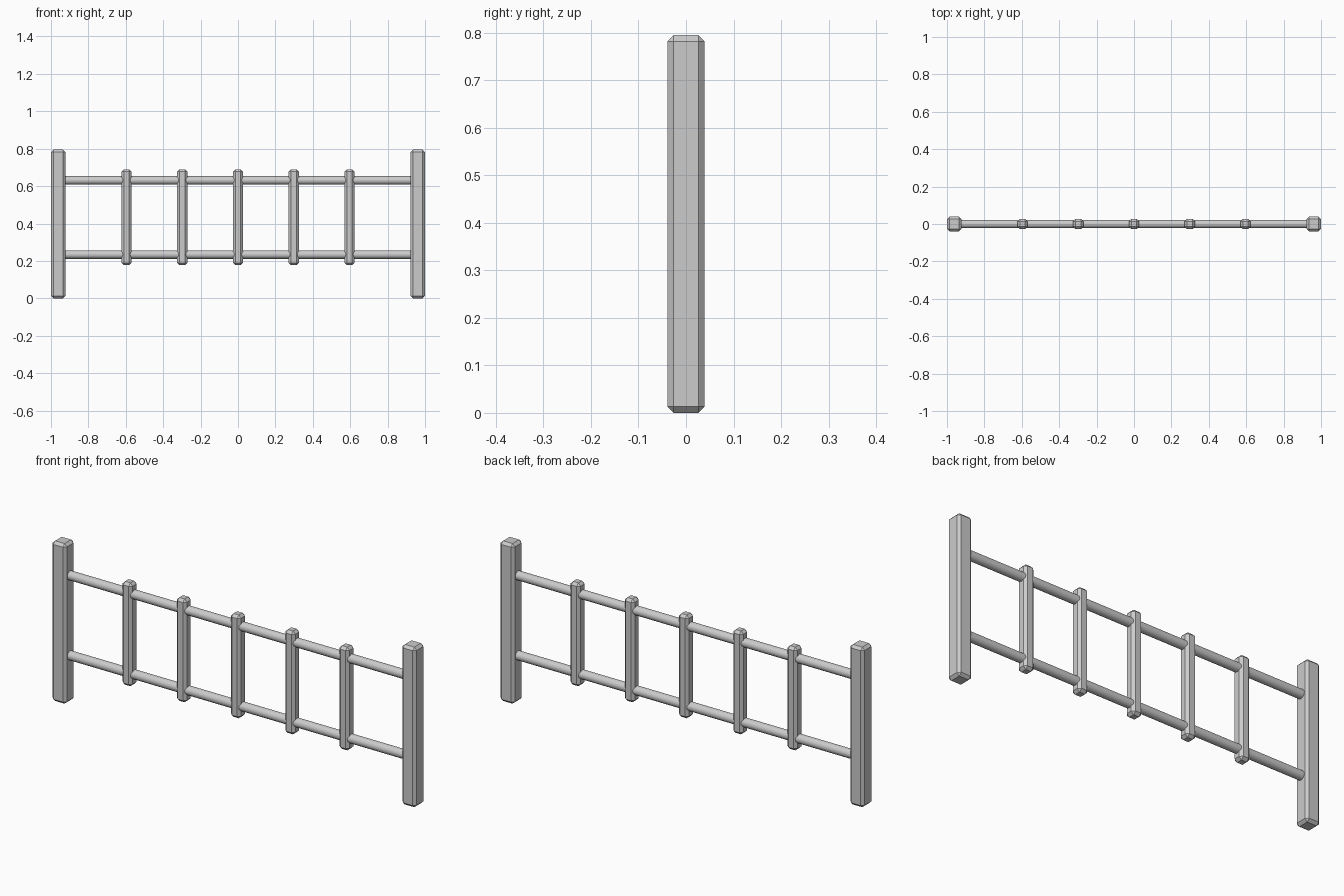
import bpy, math

if "Cube" in bpy.data.objects:
    bpy.data.objects.remove(bpy.data.objects["Cube"])

grey = bpy.data.materials.new("light_grey")
grey.diffuse_color = (0.6, 0.6, 0.6, 1)
grey.use_nodes = True
grey.node_tree.nodes["Principled BSDF"].inputs["Base Color"].default_value = grey.diffuse_color


def bar(name, x, width, z0, z1, bevel):
    """Upright square bar with chamfered edges."""
    bpy.ops.mesh.primitive_cube_add(size=1, location=(x, 0, (z0 + z1) / 2))
    ob = bpy.context.object
    ob.name = name
    ob.scale = (width, width, z1 - z0)
    bpy.ops.object.transform_apply(location=False, rotation=False, scale=True)
    mod = ob.modifiers.new("chamfer", 'BEVEL')
    mod.width = bevel
    mod.segments = 1
    mod.limit_method = 'NONE'
    ob.data.materials.append(grey)


def rail(name, z):
    """Round horizontal rail running between the end posts."""
    bpy.ops.mesh.primitive_cylinder_add(vertices=16, radius=0.0225, depth=1.88,
                                        location=(0, 0, z),
                                        rotation=(0, math.pi / 2, 0))
    ob = bpy.context.object
    ob.name = name
    ob.data.materials.append(grey)
    bpy.ops.object.shade_smooth_by_angle(angle=math.radians(30))


# End posts
for side, x in (("left", -0.961), ("right", 0.961)):
    bar(side + "_post", x, 0.078, 0, 0.795, 0.013)

# Uprights between the posts
for i in range(5):
    bar(f"upright_{i + 1}", (i - 2) * 0.298, 0.055, 0.177, 0.69, 0.013)

# Rails
rail("lower_rail", 0.234)
rail("upper_rail", 0.631)
